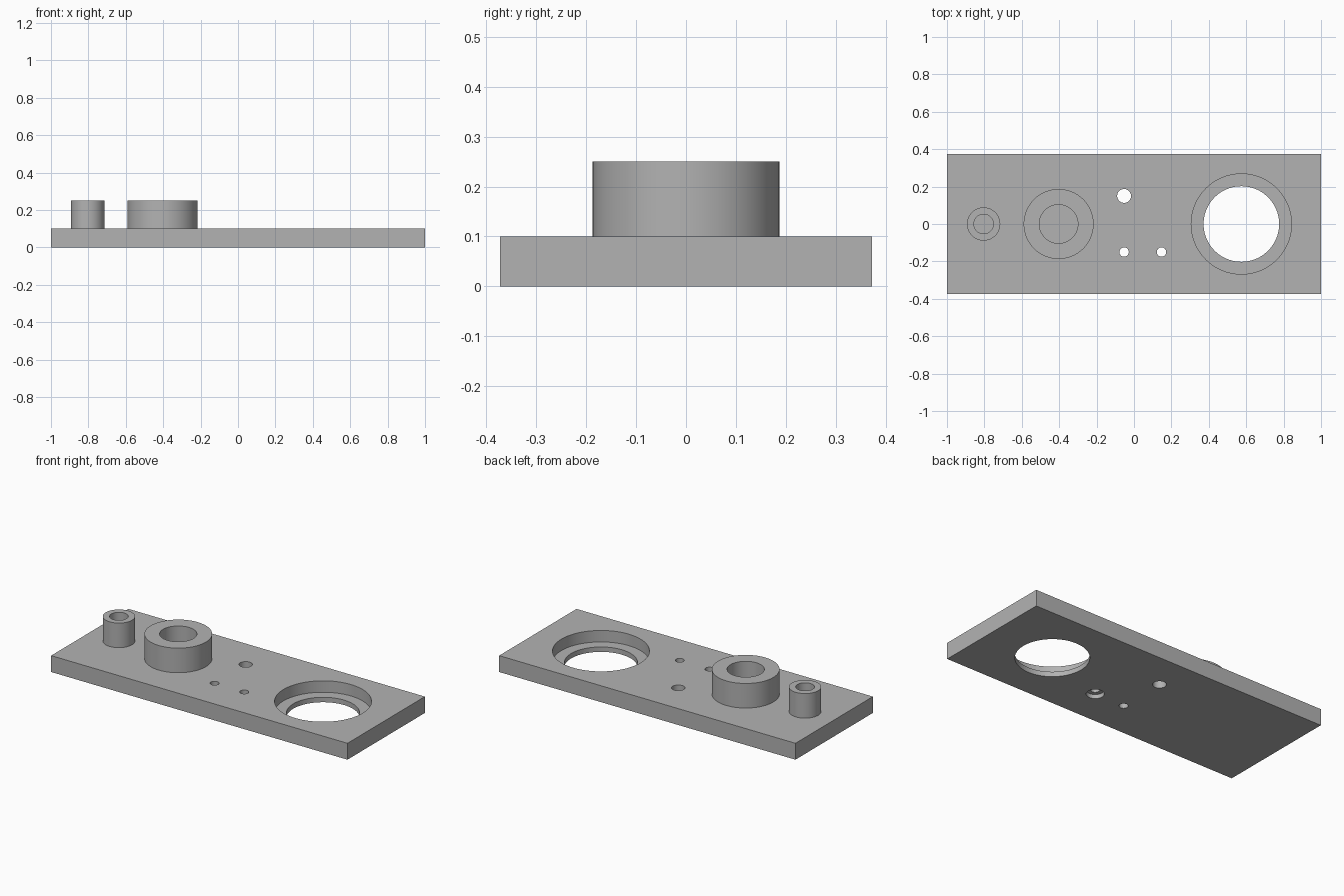
import bpy

if "Cube" in bpy.data.objects:
    bpy.data.objects.remove(bpy.data.objects["Cube"])

PLATE_TOP = 0.10
BOSS_TOP = 0.25

grey = bpy.data.materials.new("plain grey")
grey.use_nodes = True
colour = (0.45, 0.45, 0.45, 1)
grey.diffuse_color = colour
grey.node_tree.nodes["Principled BSDF"].inputs["Base Color"].default_value = colour


def cylinder(name, x, y, radius, bottom, top):
    bpy.ops.mesh.primitive_cylinder_add(
        vertices=96, radius=radius, depth=top - bottom,
        location=(x, y, (bottom + top) / 2))
    obj = bpy.context.object
    obj.name = name
    obj.hide_render = True
    obj.data.materials.append(grey)
    return obj


def combine(body, tool, operation):
    # Apply the boolean at once and drop the helper solid
    mod = body.modifiers.new(tool.name, 'BOOLEAN')
    mod.operation = operation
    mod.solver = 'EXACT'
    mod.object = tool
    bpy.context.view_layer.objects.active = body
    bpy.ops.object.modifier_apply(modifier=mod.name)
    bpy.data.objects.remove(tool)


# Base plate
bpy.ops.mesh.primitive_cube_add(size=1, location=(0, 0, PLATE_TOP / 2))
plate = bpy.context.object
plate.name = "mounting_plate"
plate.scale = (2, 0.746, PLATE_TOP)
bpy.ops.object.transform_apply(location=True, rotation=False, scale=True)
plate.data.materials.append(grey)

# Hollow bosses: x, outer radius, bore radius
for name, x, outer, bore in (("small_boss", -0.804, 0.089, 0.052),
                             ("large_boss", -0.403, 0.187, 0.103)):
    combine(plate, cylinder(name, x, 0, outer, 0.05, BOSS_TOP), 'UNION')
    combine(plate, cylinder(name + "_bore", x, 0, bore, PLATE_TOP, 0.4), 'DIFFERENCE')

# Holes: x, y, radius, bottom, top
holes = {
    "large_through_hole": (0.574, 0, 0.202, -0.1, 0.2),
    "large_counterbore": (0.574, 0, 0.268, 0.03, 0.2),
    "wide_screw_hole": (-0.053, 0.15, 0.037, -0.1, 0.2),
    "left_screw_hole": (0.147, -0.15, 0.025, -0.1, 0.2),
    "right_screw_hole": (-0.053, -0.15, 0.025, -0.1, 0.2),
    "underside_counterbore": (0.147, -0.15, 0.049, -0.1, 0.025),
}
for name, size in holes.items():
    combine(plate, cylinder(name, *size), 'DIFFERENCE')

# Smooth round walls, crisp rims
bpy.ops.object.select_all(action='DESELECT')
plate.select_set(True)
bpy.context.view_layer.objects.active = plate
bpy.ops.object.shade_smooth_by_angle()
